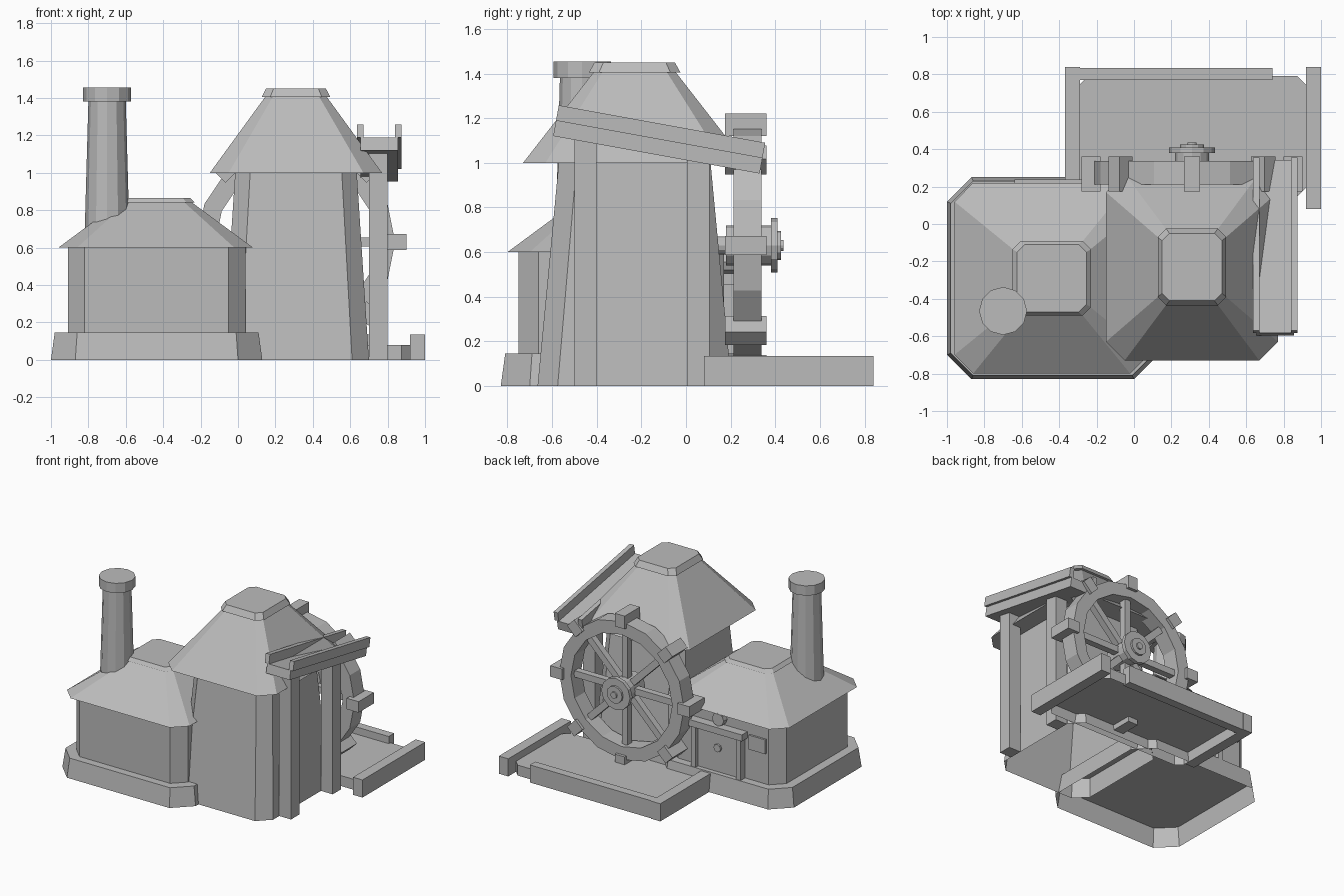
import bpy, bmesh
from math import cos, sin, pi, radians
from mathutils import Matrix, Vector

cube = bpy.data.objects.get("Cube")
if cube:
    bpy.data.objects.remove(cube, do_unlink=True)

stone = bpy.data.materials.new("plain_grey")
stone.use_nodes = True
GREY = (0.5, 0.5, 0.5, 1)
stone.diffuse_color = GREY
next(n for n in stone.node_tree.nodes if n.type == 'BSDF_PRINCIPLED').inputs["Base Color"].default_value = GREY


def finish(name, bm):
    mesh = bpy.data.meshes.new(name)
    bmesh.ops.recalc_face_normals(bm, faces=bm.faces)
    bm.to_mesh(mesh)
    bm.free()
    mesh.materials.append(stone)
    obj = bpy.data.objects.new(name, mesh)
    bpy.context.collection.objects.link(obj)
    return obj


def octagon_loft(name, cx, cy, rings, hollow=False):
    """Stack of corner-cut rectangles: (z, half x, half y, corner cut)."""
    bm = bmesh.new()
    loops = []
    for z, hx, hy, c in rings:
        pts = [(hx, c - hy), (hx, hy - c), (hx - c, hy), (c - hx, hy),
               (-hx, hy - c), (-hx, c - hy), (c - hx, -hy), (hx - c, -hy)]
        loops.append([bm.verts.new((cx + x, cy + y, z)) for x, y in pts])
    for low, high in zip(loops, loops[1:]):
        for i in range(8):
            j = (i + 1) % 8
            bm.faces.new((low[i], low[j], high[j], high[i]))
    bm.faces.new(loops[-1])
    if not hollow:
        bm.faces.new(loops[0])
    return finish(name, bm)


def box(name, lo, hi, matrix=Matrix()):
    lo, hi = Vector(lo), Vector(hi)
    bm = bmesh.new()
    bmesh.ops.create_cube(bm, size=1, matrix=matrix @ Matrix.Translation((lo + hi) / 2)
                          @ Matrix.Diagonal((*(hi - lo), 1)))
    return finish(name, bm)


def cylinder(name, start, end, r1, r2=None, sides=12):
    start, end = Vector(start), Vector(end)
    axis = end - start
    turn = axis.to_track_quat('Z', 'Y').to_matrix().to_4x4()
    bm = bmesh.new()
    bmesh.ops.create_cone(bm, cap_ends=True, segments=sides, radius1=r1,
                          radius2=r1 if r2 is None else r2, depth=axis.length,
                          matrix=Matrix.Translation((start + end) / 2) @ turn)
    return finish(name, bm)


# House
HX, HY = -0.435, -0.29
octagon_loft("house_foundation", HX, HY, [(0, .565, .54, .13), (.145, .545, .52, .12)], True)
octagon_loft("house_walls", HX, HY, [(.145, .475, .46, .09), (.6, .475, .46, .09)])
octagon_loft("house_roof", HX - .005, HY, [(.6, .52, .51, .1), (.84, .195, .185, .04)])
octagon_loft("house_roof_cap", HX - .005, HY, [(.84, .21, .2, .045), (.865, .185, .18, .04)])

# Chimney
cylinder("chimney", (-.7, -.465, .6), (-.7, -.465, 1.38), .122, .1)
cylinder("chimney_cap", (-.7, -.465, 1.38), (-.7, -.465, 1.455), .128)

# Tower
TX, TY = .31, -.23
octagon_loft("tower_walls", TX, TY, [(0, .39, .435, .09), (1, .325, .34, .08)], True)
octagon_loft("tower_roof", TX, TY, [(1, .46, .5, .1), (1.405, .165, .185, .04)])
octagon_loft("tower_roof_cap", TX, TY, [(1.405, .183, .205, .045), (1.45, .16, .18, .04)])

# Doorway, lamp and window on the back wall of the house
box("door", (-.6, .16, .145), (-.22, .195, .46))
for side, x in (("right", -.62), ("left", -.24)):
    box(side + "_door_post", (x, .16, .145), (x + .04, .225, .46))
box("door_lintel", (-.64, .16, .455), (-.18, .238, .505))
cylinder("door_knob", (-.41, .19, .33), (-.41, .21, .33), .03, sides=8)
cylinder("door_lamp", (-.42, .15, .555), (-.42, .215, .555), .05, sides=8)
box("window", (-.8, .16, .38), (-.66, .185, .49))

# Pond and its kerbs
octagon_loft("pond", .315, .47, [(0, .605, .32, .045), (.08, .605, .32, .045)], True)
box("pond_right_kerb", (-.37, .21, 0), (-.29, .84, .135))
box("pond_back_kerb", (-.29, .77, 0), (.74, .835, .135))
box("pond_left_kerb", (.92, .08, 0), (1, .84, .135))

# Water wheel
CENTRE = Vector((.31, .275, .63))
SIDES = 16
bm = bmesh.new()
section = [(.53, -.063), (.53, .063), (.43, .063), (.43, -.063)]
hoops = []
for i in range(SIDES):
    a = 2 * pi * i / SIDES
    hoops.append([bm.verts.new(CENTRE + Vector((r * cos(a), y, r * sin(a)))) for r, y in section])
for i in range(SIDES):
    one, two = hoops[i], hoops[(i + 1) % SIDES]
    for k in range(4):
        m = (k + 1) % 4
        bm.faces.new((one[k], one[m], two[m], two[k]))
finish("wheel_rim", bm)
for i in range(8):
    spin = Matrix.Translation(CENTRE) @ Matrix.Rotation(i * pi / 4, 4, 'Y')
    box(f"wheel_spoke_{i + 1}", (.05, -.025, -.025), (.45, .025, .025), spin)
    box(f"wheel_paddle_{i + 1}", (.49, -.1, -.042), (.59, .085, .042), spin)
for name, y1, y2, r in (("wheel_axle", .05, .36, .04), ("wheel_hub", .18, .38, .09),
                        ("wheel_hub_plate", .38, .41, .122), ("wheel_hub_cap", .41, .425, .065),
                        ("wheel_hub_pin", .425, .437, .025)):
    cylinder(name, (CENTRE.x, y1, CENTRE.z), (CENTRE.x, y2, CENTRE.z), r)

# Sloping water chute and its posts
tilt = Matrix.Translation((.755, -.12, 1.105)) @ Matrix.Rotation(radians(-10.3), 4, 'X')
box("chute_floor", (-.1, -.47, -.07), (.1, .47, 0), tilt)
for side, x in (("right", -.12), ("left", .085)):
    box(side + "_chute_rail", (x, -.47, 0), (x + .035, .47, .07), tilt)
box("front_chute_post", (.7, -.5, 0), (.8, -.4, 1.11))
box("back_chute_post", (.7, .005, 0), (.8, .105, 1.03))
